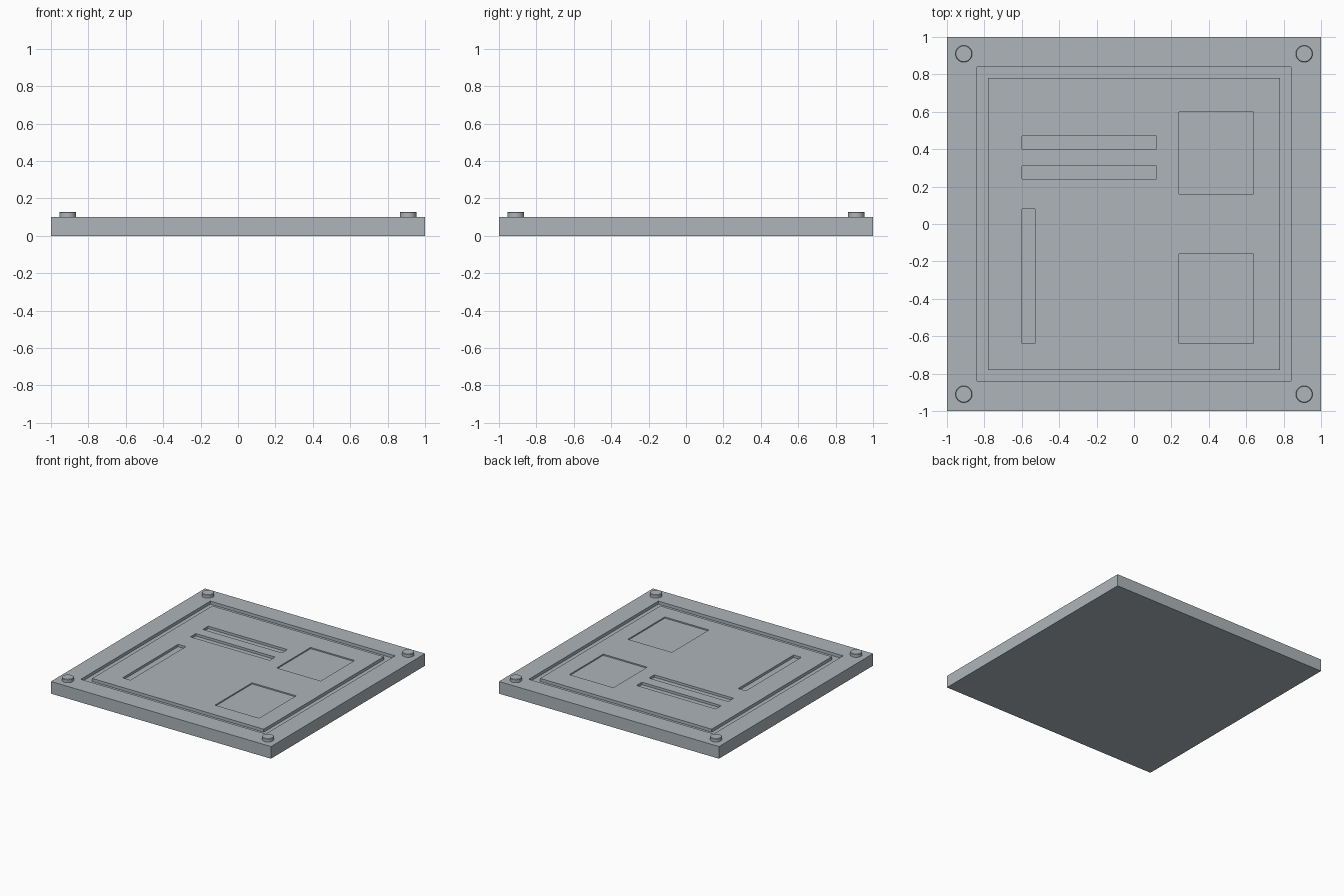
import bpy

if "Cube" in bpy.data.objects:
    bpy.data.objects.remove(bpy.data.objects["Cube"])

TOP = 0.1

# Blue-grey metal
metal = bpy.data.materials.new("blue_grey_metal")
metal.diffuse_color = (0.42, 0.46, 0.49, 1)
metal.use_nodes = True
metal.node_tree.nodes["Principled BSDF"].inputs["Base Color"].default_value = metal.diffuse_color


def box(name, x0, x1, y0, y1, z0, z1):
    bpy.ops.mesh.primitive_cube_add(size=1, location=((x0 + x1) / 2, (y0 + y1) / 2, (z0 + z1) / 2))
    ob = bpy.context.object
    ob.name = name
    ob.scale = (x1 - x0, y1 - y0, z1 - z0)
    bpy.ops.object.transform_apply(location=False, rotation=False, scale=True)
    ob.data.materials.append(metal)
    return ob


def carve(target, name, x0, x1, y0, y1, depth):
    cutter = box(name, x0, x1, y0, y1, TOP - depth, TOP + 0.1)
    cutter.hide_render = True
    mod = target.modifiers.new(name, 'BOOLEAN')
    mod.operation = 'DIFFERENCE'
    mod.solver = 'EXACT'
    mod.object = cutter
    bpy.context.view_layer.objects.active = target
    bpy.ops.object.modifier_apply(modifier=mod.name)
    bpy.data.objects.remove(cutter)


# Square base plate with a wide recess
G, I, D = 0.84, 0.78, 0.025
plate = box("floor_plate", -1, 1, -1, 1, 0, TOP)
carve(plate, "border_recess", -G, G, -G, G, D)

# Raised centre panel, leaving a border groove around it
centre = box("centre_panel", -I, I, -I, I, TOP - D - 0.01, TOP)

# Narrow slots and square hatches sunk into the centre panel
slots = [(-0.6, 0.12, 0.4, 0.47), (-0.6, 0.12, 0.24, 0.31), (-0.6, -0.53, -0.64, 0.08)]
hatches = [(0.24, 0.64, 0.16, 0.6), (0.24, 0.64, -0.64, -0.16)]
for s in slots:
    carve(centre, "slot", *s, 0.02)
for h in hatches:
    carve(centre, "hatch", *h, 0.01)

# Corner bolts
for sx in (-1, 1):
    for sy in (-1, 1):
        bpy.ops.mesh.primitive_cylinder_add(vertices=24, radius=0.045, depth=0.037,
                                            location=(sx * 0.91, sy * 0.91, 0.1085))
        bolt = bpy.context.object
        bolt.name = "corner_bolt"
        bolt.data.materials.append(metal)
        bpy.ops.object.shade_smooth_by_angle()
        mod = bolt.modifiers.new("edge_bevel", 'BEVEL')
        mod.width = 0.003
        mod.segments = 1
        mod.limit_method = 'ANGLE'
